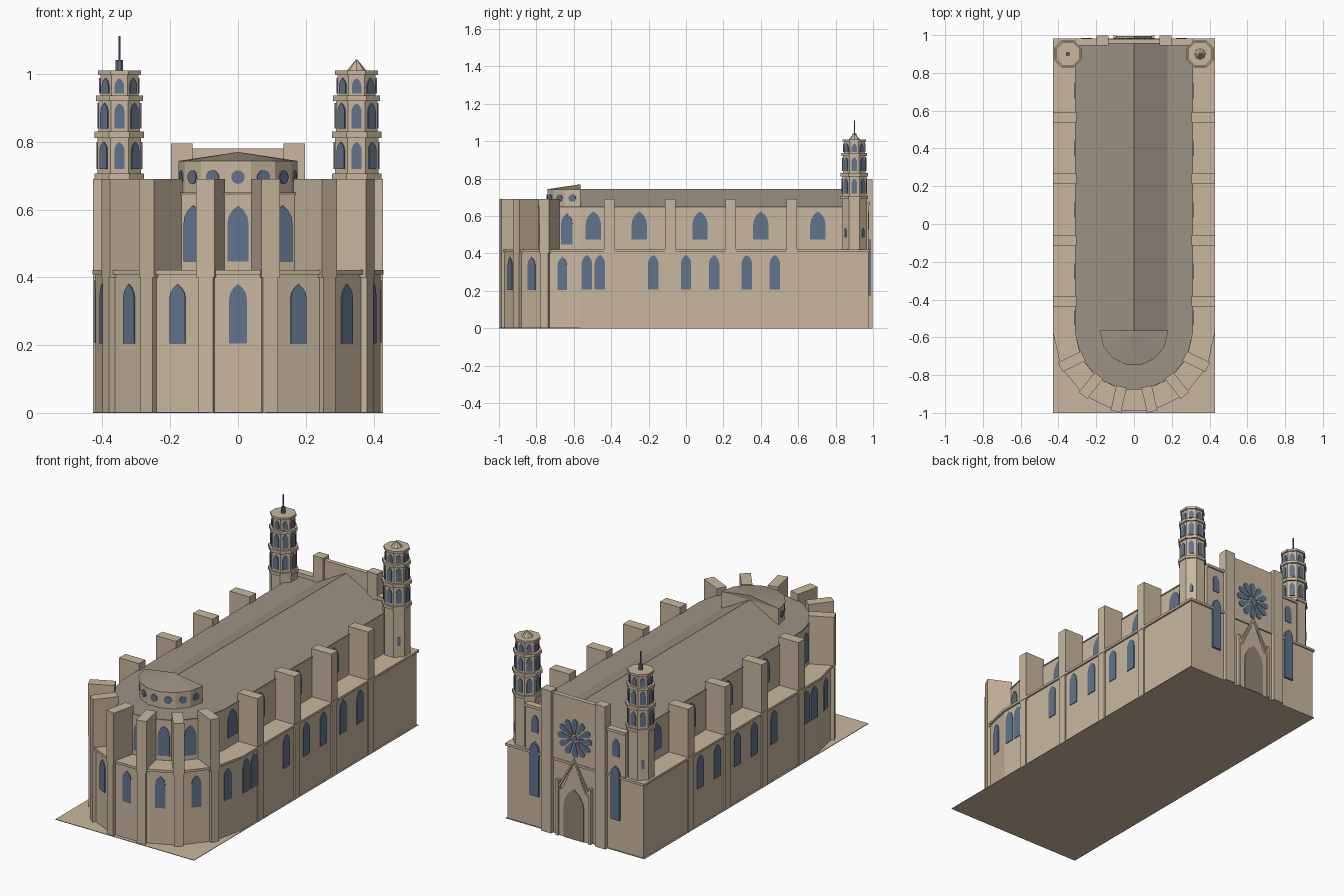
import bpy, bmesh
from math import sin, cos, pi, radians
from mathutils import Vector

cube = bpy.data.objects.get("Cube")
if cube:
    bpy.data.objects.remove(cube, do_unlink=True)


def material(name, rgb):
    m = bpy.data.materials.new(name)
    m.use_nodes = True
    color = (*rgb, 1)
    m.diffuse_color = color
    bsdf = next(n for n in m.node_tree.nodes if n.type == 'BSDF_PRINCIPLED')
    bsdf.inputs["Base Color"].default_value = color
    return m


STONE = material("sandstone", (0.58, 0.475, 0.345))
ROOF = material("roof_grey", (0.34, 0.29, 0.235))
GLASS = material("blue_glass", (0.12, 0.175, 0.265))
DOOR = material("door_brown", (0.29, 0.23, 0.18))


def finish(name, bm, mat):
    bmesh.ops.recalc_face_normals(bm, faces=bm.faces)
    mesh = bpy.data.meshes.new(name)
    bm.to_mesh(mesh)
    bm.free()
    mesh.materials.append(mat)
    ob = bpy.data.objects.new(name, mesh)
    bpy.context.scene.collection.objects.link(ob)
    return ob


def sweep(bm, pts, vec):
    """Closed solid from a planar outline pushed along a vector."""
    low = [bm.verts.new(p) for p in pts]
    high = [bm.verts.new(Vector(p) + Vector(vec)) for p in pts]
    bm.faces.new(low)
    bm.faces.new(high)
    n = len(pts)
    for i in range(n):
        j = (i + 1) % n
        bm.faces.new((low[i], low[j], high[j], high[i]))


def prism(bm, outline, z0, z1):
    sweep(bm, [(x, y, z0) for x, y in outline], (0, 0, z1 - z0))


def box(bm, x0, x1, y0, y1, z0, z1):
    prism(bm, [(x0, y0), (x1, y0), (x1, y1), (x0, y1)], z0, z1)


def plate(bm, profile, origin, angle, depth=0.004):
    """Upright slab on a wall whose outward direction is the angle."""
    out = Vector((cos(angle), sin(angle), 0))
    side = Vector((-sin(angle), cos(angle), 0))
    base = Vector(origin) - out * 0.002
    pts = [base + side * u + Vector((0, 0, v)) for u, v in profile]
    sweep(bm, pts, out * (depth + 0.002))


def arch(w, h):
    """Pointed window outline, base at zero."""
    spring = h - w * 0.85
    right = [(w * (cos(t) - 0.5), spring + w * sin(t) * 0.98)
             for t in (0, pi / 9, 2 * pi / 9, pi / 3)]
    return [(-w / 2, 0), (w / 2, 0)] + right + [(-u, v) for u, v in reversed(right[:-1])]


def disc(r, n=16):
    return [(r * cos(2 * pi * i / n), r * sin(2 * pi * i / n)) for i in range(n)]


# Seven-sided apse set out around its centre
APSE_Y, STEP = -0.57, pi / 7
FLAT = cos(STEP / 2)
BACK = 0.975


def apse_point(r, k):
    a = -pi / 2 + k * STEP
    return (r * cos(a), APSE_Y + r * sin(a)), a


def footprint(r, back):
    arc = [apse_point(r, k - 3.5)[0] for k in range(8)]
    return [(-r, back)] + arc + [(r, back)]


def solid(name, outline, z0, z1, mat):
    bm = bmesh.new()
    prism(bm, outline, z0, z1)
    return finish(name, bm, mat)


# Ground slab and main masses
bm = bmesh.new()
box(bm, -0.428, 0.428, -1, 0.98, 0, 0.003)
finish("ground_slab", bm, STONE)
solid("aisle_walls", footprint(0.42, BACK), 0, 0.415, STONE)
solid("aisle_cornice", footprint(0.43, BACK + 0.008), 0.408, 0.421, STONE)
solid("nave_walls", footprint(0.31, BACK), 0.415, 0.643, STONE)
solid("flat_roof", footprint(0.313, 0.955), 0.643, 0.65, ROOF)

# Ridged roof over the nave
bm = bmesh.new()
sweep(bm, [(-0.18, APSE_Y, 0.648), (0.18, APSE_Y, 0.648), (0, APSE_Y, 0.745)], (0, 1.53, 0))
finish("ridge_roof", bm, ROOF)

# Lantern over the apse with half-cone roof
solid("lantern_walls", footprint(0.175, APSE_Y + 0.005), 0.648, 0.743, STONE)
bm = bmesh.new()
rim = [bm.verts.new((x, y, 0.743)) for x, y in footprint(0.18, APSE_Y + 0.006)]
tip = bm.verts.new((0, APSE_Y + 0.006, 0.77))
bm.faces.new(rim)
for i, v in enumerate(rim):
    bm.faces.new((v, rim[(i + 1) % len(rim)], tip))
finish("lantern_roof", bm, ROOF)

# Buttresses: straight sides, then around the apse
bm = bmesh.new()
for y in (-0.41, -0.085, 0.24, 0.565):
    for s in (-1, 1):
        xs = sorted((s * 0.305, s * 0.428))
        box(bm, *xs, y - 0.028, y + 0.028, 0.4, 0.69)
        box(bm, *xs, y - 0.023, y + 0.023, 0, 0.41)
finish("side_buttresses", bm, STONE)
bm = bmesh.new()
for k in range(6):
    (x, y), a = apse_point(0.3, k - 2.5)
    for w, z0, z1 in ((0.056, 0.4, 0.69), (0.046, 0, 0.41)):
        half = w / 2
        plate(bm, [(-half, z0), (half, z0), (half, z1), (-half, z1)], (x, y, 0), a, 0.133)
finish("apse_buttresses", bm, STONE)

# Apse and lantern windows
bm = bmesh.new()
for k in range(-3, 4):
    (x, y), a = apse_point(0.42 * FLAT, k)
    plate(bm, arch(0.052, 0.175), (x, y, 0.205), a)
    (x, y), a = apse_point(0.31 * FLAT, k)
    plate(bm, arch(0.062, 0.165), (x, y, 0.447), a)
    (x, y), a = apse_point(0.175 * FLAT, k)
    plate(bm, disc(0.02), (x, y, 0.696), a)
finish("apse_windows", bm, GLASS)

# Side windows
bm = bmesh.new()
for s, a in ((1, 0), (-1, pi)):
    for y in (-0.53, -0.46, -0.175, 0, 0.15, 0.325, 0.475):
        plate(bm, arch(0.056, 0.185), (s * 0.42, y, 0.207), a)
    for y in (-0.495, -0.25, 0.075, 0.4, 0.705):
        plate(bm, arch(0.082, 0.15), (s * 0.31, y, 0.475), a)
finish("side_windows", bm, GLASS)

# Rear facade: raised centre wall, piers and pilaster caps
bm = bmesh.new()
box(bm, -0.31, 0.31, 0.95, BACK, 0.41, 0.665)
box(bm, -0.15, 0.15, 0.955, 0.98, 0.41, 0.78)
for s in (-1, 1):
    box(bm, *sorted((s * 0.135, s * 0.198)), 0.945, 0.997, 0, 0.795)
    box(bm, *sorted((s * 0.197, s * 0.31)), 0.945, 0.983, 0.66, 0.675)
finish("rear_facade", bm, STONE)

REAR = pi / 2
bm = bmesh.new()
for s in (-1, 1):
    plate(bm, arch(0.055, 0.3), (s * 0.25, BACK, 0.175), REAR, 0.011)
    plate(bm, arch(0.042, 0.1), (s * 0.25, BACK, 0.525), REAR)
finish("rear_windows", bm, GLASS)

# Rose window made of radial petals
bm = bmesh.new()
rose = (0, 0.98, 0.56)
plate(bm, disc(0.015, 12), rose, REAR)
for i in range(12):
    t = 2 * pi * i / 12
    petal = [(0.022, -0.003), (0.085, -0.018), (0.1, -0.014), (0.107, 0),
             (0.1, 0.014), (0.085, 0.018), (0.022, 0.003)]
    plate(bm, [(u * cos(t) - v * sin(t), u * sin(t) + v * cos(t)) for u, v in petal], rose, REAR)
finish("rose_window", bm, GLASS)

# Portal with steep gable, slim pinnacles and door
bm = bmesh.new()
plate(bm, [(-0.1, 0), (0.1, 0), (0.1, 0.25), (0.07, 0.27), (0, 0.43), (-0.07, 0.27), (-0.1, 0.25)],
      (0, BACK, 0), REAR, 0.013)
for s in (-1, 1):
    box(bm, s * 0.1 - 0.008, s * 0.1 + 0.008, BACK, 0.997, 0, 0.31)
    sweep(bm, [(0, 0.985, 0.43), (0, 0.985, 0.45), (s * 0.1, 0.985, 0.27), (s * 0.1, 0.985, 0.25)],
          (0, 0.009, 0))
finish("portal", bm, STONE)
bm = bmesh.new()
plate(bm, arch(0.125, 0.28), (0, 0.988, 0), REAR)
finish("portal_door", bm, DOOR)


# Octagonal towers in stacked tiers
def octagon(x, y, apothem):
    r = apothem / cos(pi / 8)
    return [(x + r * cos(pi / 8 + i * pi / 4), y + r * sin(pi / 8 + i * pi / 4)) for i in range(8)]


TIERS = [(0.41, 0.69, 0.067), (0.69, 0.815, 0.064), (0.815, 0.925, 0.061), (0.925, 1.0, 0.056)]
LEDGES = [(0.69, 0.706, 0.073), (0.812, 0.83, 0.073), (0.921, 0.937, 0.069), (0.998, 1.01, 0.063)]
TY = 0.9
for side, tx in (("right", -0.35), ("left", 0.35)):
    bm = bmesh.new()
    for z0, z1, r in TIERS + LEDGES:
        prism(bm, octagon(tx, TY, r), z0, z1)
    finish(side + "_tower", bm, STONE)
    bm = bmesh.new()
    for i in range(8):
        a = i * pi / 4
        for z, h, w, r in ((0.72, 0.08, 0.03, 0.064), (0.84, 0.074, 0.03, 0.061),
                           (0.943, 0.045, 0.028, 0.056), (0.485, 0.05, 0.016, 0.067)):
            if z > 0.5 or i % 2:
                plate(bm, arch(w, h), (tx + r * cos(a), TY + r * sin(a), z), a)
    finish(side + "_tower_windows", bm, GLASS)

# Tower tops: small cone on one, thin spire on the other
bpy.ops.mesh.primitive_cone_add(vertices=8, radius1=0.03, radius2=0.002, depth=0.034,
                                location=(0.35, TY, 1.026))
bpy.context.object.name = "left_tower_cone"
bpy.context.object.data.materials.append(STONE)
bm = bmesh.new()
prism(bm, octagon(-0.35, TY, 0.011), 1.008, 1.042)
prism(bm, octagon(-0.35, TY, 0.003), 1.04, 1.112)
finish("right_tower_spire", bm, GLASS)
